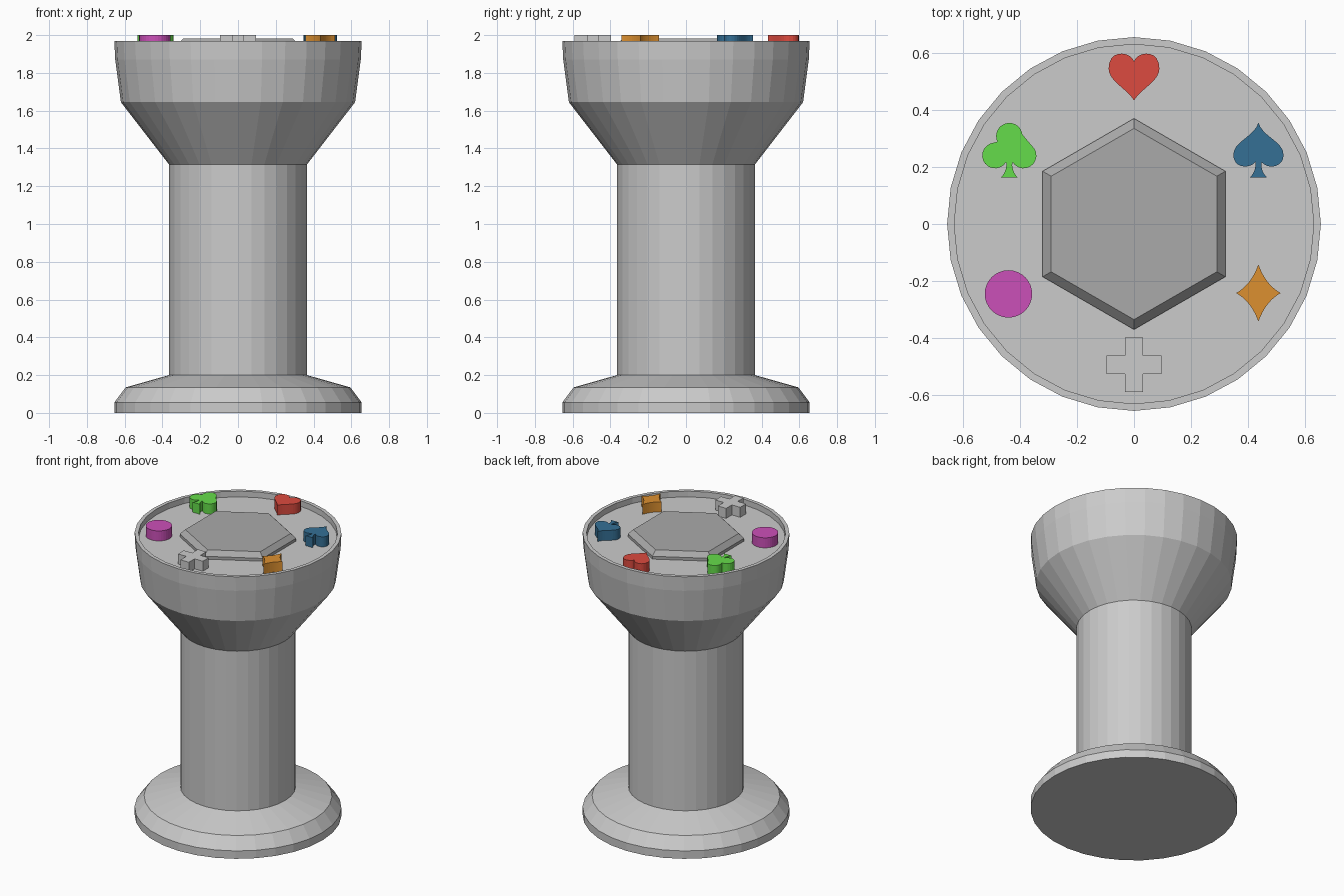
import bpy, bmesh, math
from mathutils import Vector
from mathutils.geometry import interpolate_bezier

if "Cube" in bpy.data.objects:
    bpy.data.objects.remove(bpy.data.objects["Cube"])

FLOOR, TOP = 1.93, 2.0


def finish(name, bm, color=None):
    bmesh.ops.recalc_face_normals(bm, faces=bm.faces)
    me = bpy.data.meshes.new(name)
    bm.to_mesh(me)
    bm.free()
    ob = bpy.data.objects.new(name, me)
    bpy.context.collection.objects.link(ob)
    if color:
        mat = bpy.data.materials.new(name + "_color")
        mat.diffuse_color = (*color, 1)
        mat.use_nodes = True
        mat.node_tree.nodes["Principled BSDF"].inputs["Base Color"].default_value = mat.diffuse_color
        me.materials.append(mat)
    return ob


def loft(name, rings, color=None):
    """Join equal-length rings of points and cap both ends."""
    bm = bmesh.new()
    vs = [[bm.verts.new(p) for p in ring] for ring in rings]
    n = len(vs[0])
    for a, b in zip(vs, vs[1:]):
        for i in range(n):
            j = (i + 1) % n
            bm.faces.new((a[i], a[j], b[j], b[i]))
    bm.faces.new(vs[0][::-1])
    bm.faces.new(vs[-1])
    return finish(name, bm, color)


def circle(r, z, n, start=0.0):
    return [(r * math.cos(start + math.tau * i / n),
             r * math.sin(start + math.tau * i / n), z) for i in range(n)]


def arc(cx, cy, r, a0, a1, n=14):
    return [(cx + r * math.cos(math.radians(a0 + (a1 - a0) * i / n)),
             cy + r * math.sin(math.radians(a0 + (a1 - a0) * i / n)))
            for i in range(n + 1)]


def bez(*pts, n=10):
    p = [Vector((x, y, 0)) for x, y in pts]
    return [(v.x, v.y) for v in interpolate_bezier(*p, n)]


def symbol(name, x, y, half, color=None):
    """Mirror a right-hand half outline and extrude it up from the floor."""
    pts = []
    for p in half + [(-px, py) for px, py in reversed(half)]:
        if all(math.dist(p, q) > 1e-4 for q in pts):
            pts.append(p)
    loft(name, [[(x + px, y + py, z) for px, py in pts] for z in (FLOOR, TOP)], color)


# Turned pedestal with a recessed dish on top
profile = [(0.655, 0), (0.655, 0.055), (0.595, 0.135), (0.365, 0.2),
           (0.365, 1.315), (0.62, 1.645), (0.65, 1.87), (0.655, 1.97),
           (0.63, 1.97), (0.63, FLOOR)]
loft("pedestal", [circle(r, z, 32) for r, z in profile])

# Bevelled hexagonal plate in the middle of the dish
loft("hexagon_plate", [circle(r, z, 6, math.pi / 6) for r, z in
                       [(0.37, FLOOR), (0.37, 1.95), (0.335, 1.982)]], (0.4, 0.4, 0.4))

# Symbols around the dish
symbol("heart", 0, 0.52,
       bez((0, 0.05), (0.012, 0.085), (0.089, 0.095), (0.089, 0.025))
       + bez((0.089, 0.025), (0.089, -0.02), (0.025, -0.045), (0, -0.087)),
       (0.72, 0.07, 0.05))
stem = [(0.011, -0.043)] + bez((0.01, -0.055), (0.012, -0.075), (0.02, -0.088), (0.03, -0.097), n=5)
symbol("spade", 0.436, 0.26,
       bez((0, 0.095), (0.015, 0.045), (0.088, 0.03), (0.088, -0.018))
       + bez((0.088, -0.018), (0.088, -0.065), (0.03, -0.068), (0.011, -0.043)) + stem,
       (0.035, 0.16, 0.3))
symbol("diamond", 0.436, -0.242,
       bez((0, 0.1), (0.018, 0.05), (0.045, 0.018), (0.078, 0))
       + bez((0.078, 0), (0.045, -0.018), (0.018, -0.05), (0, -0.1)),
       (0.72, 0.28, 0.03))
symbol("cross", 0, -0.493,
       [(0.032, 0.096), (0.032, 0.032), (0.096, 0.032),
        (0.096, -0.032), (0.032, -0.032), (0.032, -0.096)])
symbol("disc", -0.44, -0.245, arc(0, 0, 0.083, 90, -90, 16), (0.6, 0.08, 0.48))
symbol("club", -0.437, 0.26,
       arc(0, 0.048, 0.046, 90, -34) + arc(0.05, -0.02, 0.045, 107, -150) + stem,
       (0.13, 0.72, 0.07))
